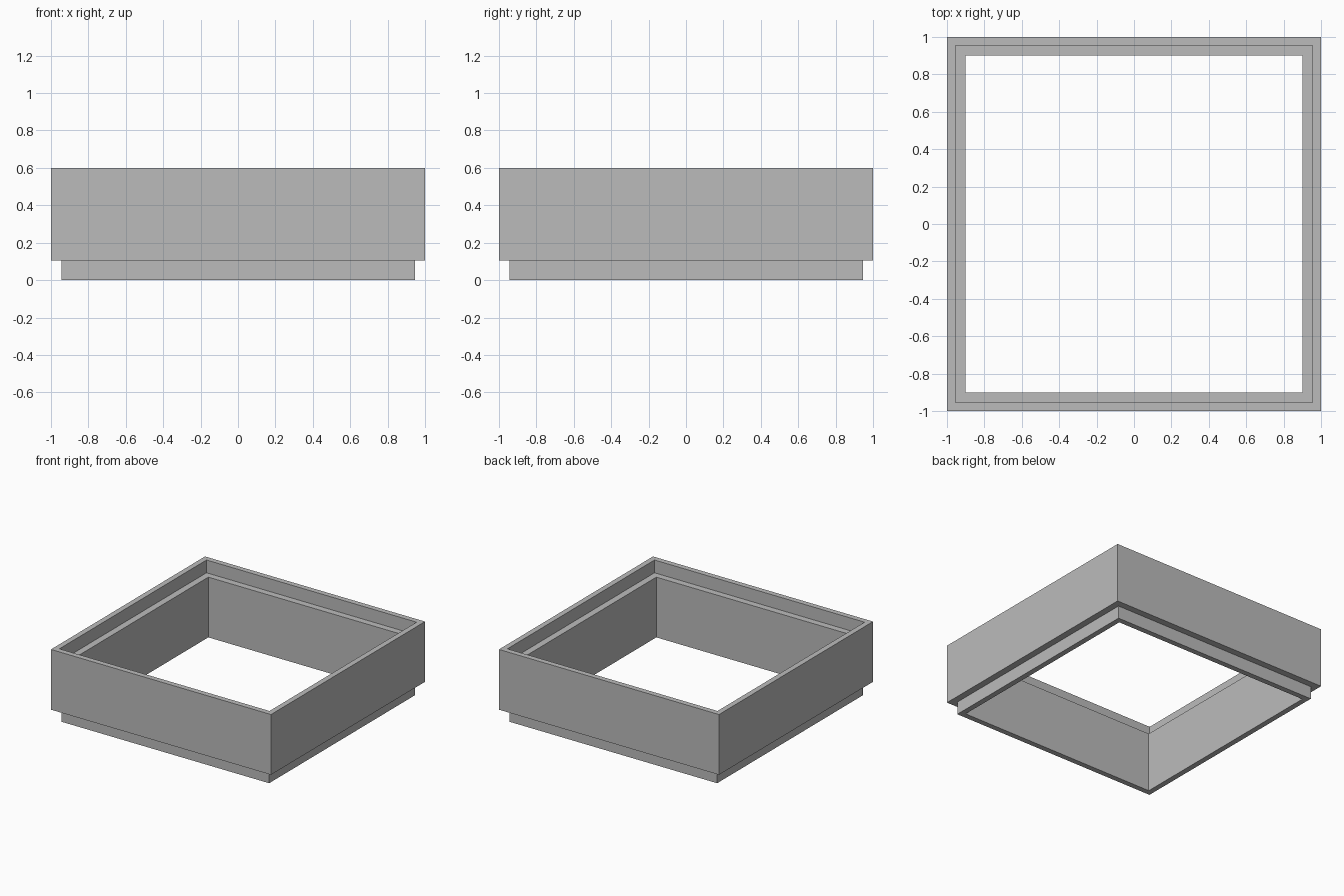
import bpy
import bmesh

cube = bpy.data.objects.get("Cube")
if cube:
    bpy.data.objects.remove(cube, do_unlink=True)

# Plain grey material
grey = bpy.data.materials.new("plain_grey")
grey.use_nodes = True
colour = (0.5, 0.5, 0.5, 1)
grey.diffuse_color = colour
grey.node_tree.nodes["Principled BSDF"].inputs["Base Color"].default_value = colour

# Wall cross-section as (half width, height): foot, overhang, rim, recess, inner wall
OUTER, FOOT, RECESS, INNER = 1.0, 0.945, 0.955, 0.9
STEP, LEDGE, TOP = 0.105, 0.495, 0.6
profile = [(INNER, 0), (FOOT, 0), (FOOT, STEP), (OUTER, STEP),
           (OUTER, TOP), (RECESS, TOP), (RECESS, LEDGE), (INNER, LEDGE)]
corners = [(-1, -1), (1, -1), (1, 1), (-1, 1)]

# Square frame: the cross-section carried around four mitred corners
bm = bmesh.new()
rings = [[bm.verts.new((sx * r, sy * r, z)) for r, z in profile] for sx, sy in corners]
for i, ring in enumerate(rings):
    following = rings[(i + 1) % len(rings)]
    for j in range(len(profile)):
        k = (j + 1) % len(profile)
        bm.faces.new((ring[j], following[j], following[k], ring[k]))
bmesh.ops.recalc_face_normals(bm, faces=bm.faces)

mesh = bpy.data.meshes.new("stacking_frame")
bm.to_mesh(mesh)
bm.free()
mesh.materials.append(grey)
frame = bpy.data.objects.new("stacking_frame", mesh)
bpy.context.collection.objects.link(frame)
